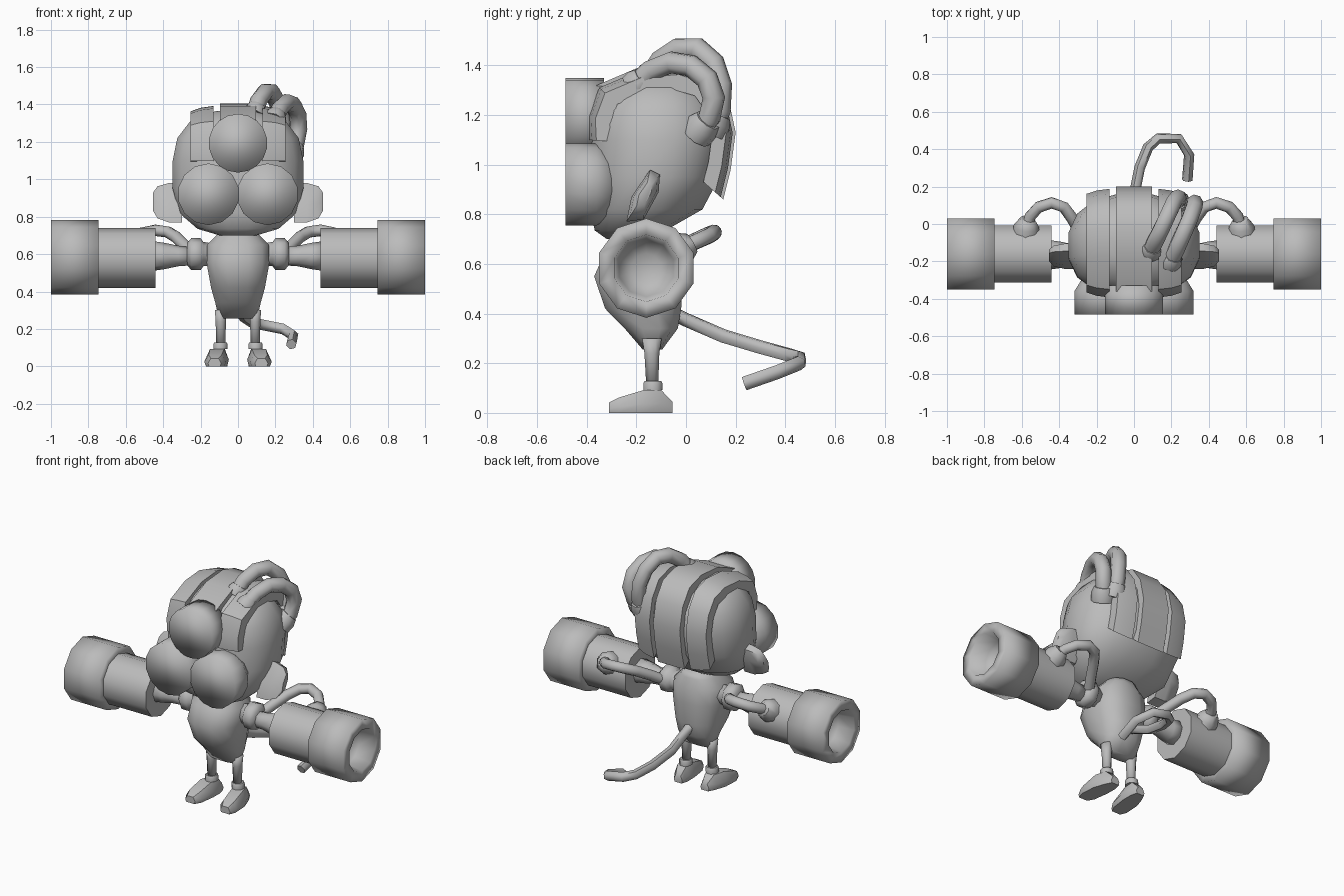
import bpy, bmesh, math
from mathutils import Vector

grey = bpy.data.materials.new("grey")
grey.diffuse_color = (0.5, 0.5, 0.5, 1)


def loft(name, rings, angle=180, caps=True):
    """Skin a row of equal-length point rings; edges sharper than angle stay hard."""
    bm = bmesh.new()
    rows = [[bm.verts.new(p) for p in r] for r in rings]
    n = len(rows[0])
    for a, b in zip(rows, rows[1:]):
        for i in range(n):
            j = (i + 1) % n
            bm.faces.new((a[i], a[j], b[j], b[i]))
    if caps:
        bm.faces.new(rows[0])
        bm.faces.new(rows[-1])
    bmesh.ops.recalc_face_normals(bm, faces=bm.faces)
    me = bpy.data.meshes.new(name)
    bm.to_mesh(me)
    bm.free()
    me.materials.append(grey)
    for p in me.polygons:
        p.use_smooth = True
    if angle < 180:
        me.set_sharp_from_angle(angle=math.radians(angle))
    ob = bpy.data.objects.new(name, me)
    bpy.context.collection.objects.link(ob)
    return ob


def oval_stack(name, sections, n=14, x=0, power=1.0, angle=180):
    """Stack ovals along z: (z, half width, front y, back y)."""
    rings = []
    for z, hx, y0, y1 in sections:
        ring = []
        for i in range(n):
            t = 2 * math.pi * (i + 0.5) / n
            c, s = math.cos(t), math.sin(t)
            ring.append((x + hx * math.copysign(abs(c) ** power, c),
                         (y0 + y1) / 2 + (y1 - y0) / 2 * math.copysign(abs(s) ** power, s), z))
        rings.append(ring)
    return loft(name, rings, angle)


def lathe(name, axis, centre, profile, n, angle=180):
    """Turn (position, radius) pairs around a line along x or y, vertex on top."""
    rings = []
    for d, r in profile:
        ring = []
        for i in range(n):
            t = 2 * math.pi * i / n
            u, v = r * math.sin(t), r * math.cos(t)
            if axis == "x":
                ring.append((d, centre[0] + u, centre[1] + v))
            else:
                ring.append((centre[0] + u, d, centre[1] + v))
        rings.append(ring)
    return loft(name, rings, angle)


def tube(name, path, radii, n=8, angle=60):
    """Sweep a round section along a path."""
    pts = [Vector(p) for p in path]
    if not isinstance(radii, (list, tuple)):
        radii = [radii] * len(pts)
    rings, side = [], None
    for i, p in enumerate(pts):
        d = (pts[min(i + 1, len(pts) - 1)] - pts[max(i - 1, 0)]).normalized()
        if side is None:
            side = d.orthogonal()
        side = (side - d * side.dot(d)).normalized()
        up = d.cross(side)
        rings.append([p + radii[i] * (side * math.cos(2 * math.pi * k / n)
                                      + up * math.sin(2 * math.pi * k / n)) for k in range(n)])
    return loft(name, rings, angle)


def cuff(name, path, i, j, r0, r1, length):
    """Short collar where a hose meets a surface."""
    a, b = Vector(path[i]), Vector(path[j])
    d = (b - a).normalized()
    tube(name, [a, a + d * length * 0.6, a + d * length], [r0, r0, r1])


# Head
oval_stack("head", [(0.70, 0.10, -0.32, -0.16), (0.735, 0.22, -0.37, -0.08),
                    (0.82, 0.32, -0.39, 0.07), (0.95, 0.355, -0.39, 0.14),
                    (1.10, 0.355, -0.39, 0.165), (1.22, 0.33, -0.37, 0.15),
                    (1.31, 0.26, -0.31, 0.09), (1.365, 0.12, -0.21, 0.0)],
           n=16, power=0.85)

# Raised bands running from the forehead over the crown to the nape
band = [(-0.40, 1.10), (-0.405, 1.20), (-0.36, 1.32), (-0.19, 1.392), (-0.02, 1.405),
        (0.10, 1.37), (0.17, 1.27), (0.20, 1.13), (0.18, 0.98), (0.15, 0.86)]


def strap(name, sections):
    rings = []
    for x, outer, inner in sections:
        ring = [(x, -0.1 + (y + 0.1) * outer, 1.08 + (z - 1.08) * outer) for y, z in band]
        ring += [(x, -0.1 + (y + 0.1) * inner, 1.08 + (z - 1.08) * inner)
                 for y, z in reversed(band)]
        rings.append(ring)
    loft(name, rings, 40)


strap("crown_band", [(-0.095, 1, 0.82), (0.095, 1, 0.82)])
for s in (-1, 1):
    strap("side_band", [(s * 0.13, 0.96, 0.8), (s * 0.20, 0.93, 0.75), (s * 0.255, 0.87, 0.68)])

# Face: nose and two cheeks with flat fronts
lathe("nose", "y", (0, 1.193), [(-0.485, 0.157), (-0.33, 0.157)], 18)
for s in (-1, 1):
    lathe("cheek", "y", (s * 0.158, 0.92),
          [(-0.485, 0.165), (-0.36, 0.165), (-0.28, 0.115)], 14)

# Ears
ear = [(-0.24, 0.77), (-0.22, 0.87), (-0.145, 0.98), (-0.105, 0.96), (-0.11, 0.89), (-0.17, 0.78)]
for s in (-1, 1):
    rings = []
    for x, k in ((0.30, 1.0), (0.37, 1.0), (0.43, 0.82), (0.455, 0.45)):
        rings.append([(s * x, -0.165 + (y + 0.165) * k, 0.885 + (z - 0.885) * k) for y, z in ear])
    loft("ear", rings, 50)

# Torso
oval_stack("torso", [(0.73, 0.10, -0.26, -0.05), (0.705, 0.115, -0.28, -0.04),
                     (0.65, 0.17, -0.33, -0.02), (0.55, 0.172, -0.375, -0.01),
                     (0.42, 0.148, -0.33, -0.015), (0.34, 0.125, -0.25, -0.03),
                     (0.255, 0.105, -0.175, -0.095)], n=12, power=0.8)

# Tail
tube("tail", [(0, -0.07, 0.41), (0, 0.0, 0.375), (0, 0.15, 0.31), (0.03, 0.30, 0.265),
              (0.075, 0.41, 0.235), (0.13, 0.457, 0.222), (0.24, 0.457, 0.20),
              (0.295, 0.37, 0.165), (0.285, 0.235, 0.118)], 0.029, n=6)

for s in (-1, 1):
    # Legs, ankle cuffs and shoes
    oval_stack("leg", [(0.30, 0.034, -0.18, -0.095), (0.24, 0.03, -0.17, -0.105),
                       (0.11, 0.026, -0.162, -0.11)], n=8, x=s * 0.092)
    oval_stack("ankle_cuff", [(0.128, 0.036, -0.17, -0.097), (0.12, 0.04, -0.175, -0.092),
                              (0.092, 0.04, -0.175, -0.092)], n=8, x=s * 0.094, angle=50)
    shoe = []
    for y, x, hw, h in ((-0.31, 0.125, 0.035, 0.042), (-0.27, 0.122, 0.058, 0.062),
                        (-0.17, 0.112, 0.063, 0.092), (-0.10, 0.10, 0.05, 0.092),
                        (-0.055, 0.095, 0.03, 0.045)):
        shoe.append([(s * (x + a * hw), y, b * h) for a, b in
                     ((-0.85, 0), (0.85, 0), (1, 0.4), (0.6, 1), (-0.6, 1), (-1, 0.4))])
    loft("shoe", shoe, 50)

    # Shoulder and arm
    lathe("shoulder_joint", "x", (-0.16, 0.60),
          [(s * 0.12, 0.055), (s * 0.185, 0.065), (s * 0.20, 0.085),
           (s * 0.25, 0.085), (s * 0.272, 0.06)], 8, 60)
    lathe("upper_arm", "x", (-0.165, 0.59),
          [(s * 0.25, 0.05), (s * 0.32, 0.055), (s * 0.39, 0.07), (s * 0.46, 0.08)], 8)

    # Cannon barrel and hollow muzzle
    lathe("cannon_barrel", "x", (-0.16, 0.58), [(s * 0.44, 0.16), (s * 0.76, 0.16)], 10, 60)
    lathe("cannon_muzzle", "x", (-0.16, 0.583),
          [(s * 0.745, 0.15), (s * 0.745, 0.2), (s * 1.0, 0.2), (s * 1.0, 0.135),
           (s * 0.90, 0.115), (s * 0.86, 0.06)], 10)

    # Hose from shoulder to cannon
    hose = [(s * x, y, z) for x, y, z in
            ((0.24, -0.12, 0.60), (0.29, -0.04, 0.65), (0.33, 0.03, 0.69), (0.375, 0.09, 0.718),
             (0.44, 0.113, 0.727), (0.51, 0.09, 0.712), (0.555, 0.04, 0.69), (0.575, -0.05, 0.65))]
    tube("arm_hose", hose, 0.032)
    tube("arm_hose_cuff", [(s * 0.578, -0.08, 0.63), (s * 0.575, -0.01, 0.665),
                           (s * 0.57, 0.025, 0.685)], [0.075, 0.068, 0.042])

# Hoses on one side of the head
inner = [(0.085, -0.15, 1.34), (0.11, -0.10, 1.42), (0.145, -0.03, 1.467), (0.18, 0.045, 1.468),
         (0.21, 0.11, 1.41), (0.235, 0.14, 1.32), (0.24, 0.135, 1.22), (0.235, 0.09, 1.13)]
outer = [(0.19, -0.21, 1.31), (0.225, -0.14, 1.38), (0.26, -0.06, 1.412), (0.295, 0.02, 1.398),
         (0.32, 0.085, 1.345), (0.325, 0.112, 1.27), (0.31, 0.095, 1.19), (0.27, 0.04, 1.12)]
for path in (inner, outer):
    tube("head_hose", path, 0.046)
    cuff("head_hose_cuff", path, 0, 1, 0.062, 0.05, 0.06)
    cuff("head_hose_cuff", path, -1, -2, 0.07, 0.055, 0.085)
